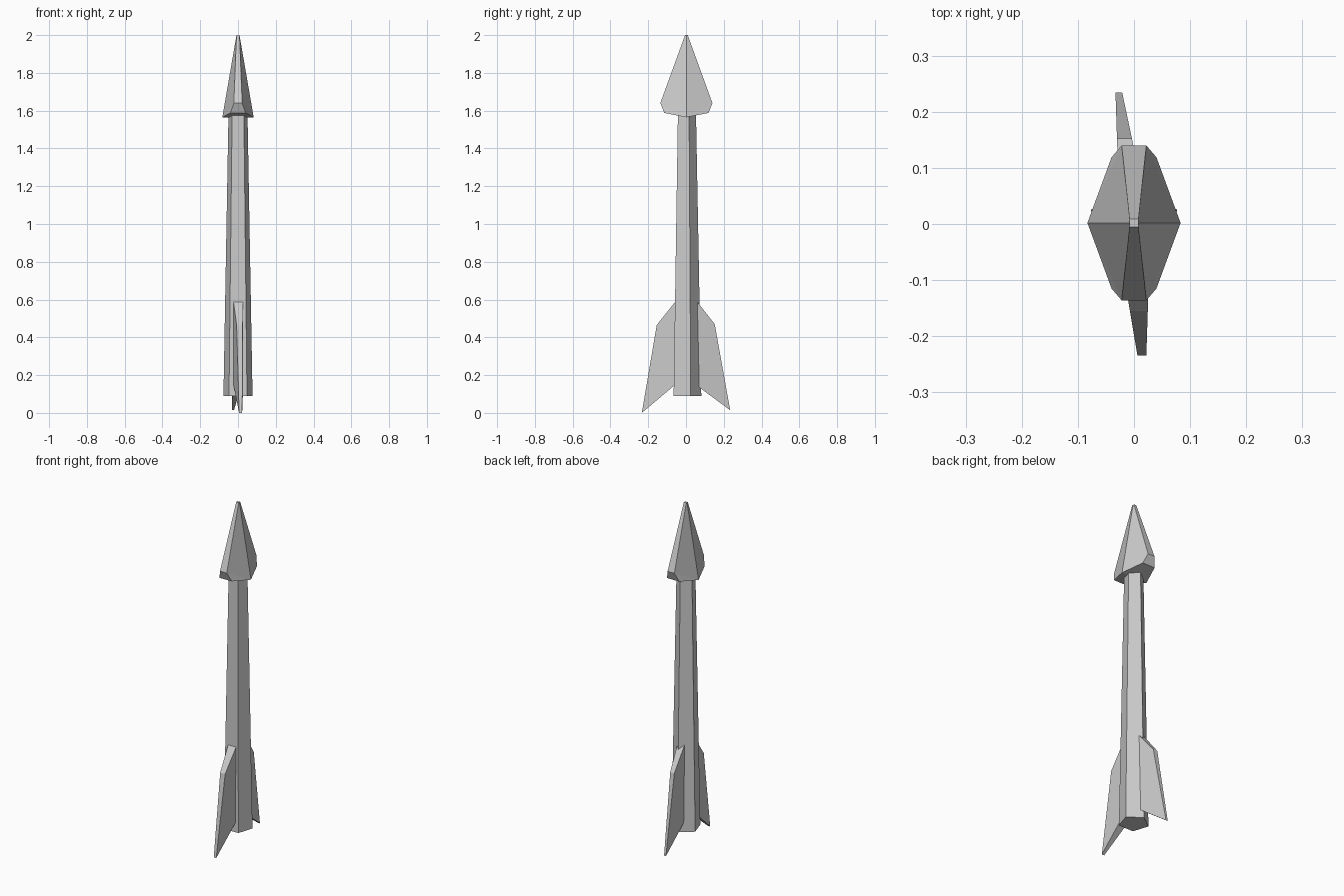
import bpy, bmesh, math

if "Cube" in bpy.data.objects:
    bpy.data.objects.remove(bpy.data.objects["Cube"])


def make_object(name, verts, faces):
    mesh = bpy.data.meshes.new(name)
    mesh.from_pydata(verts, [], faces)
    bm = bmesh.new()
    bm.from_mesh(mesh)
    bmesh.ops.recalc_face_normals(bm, faces=bm.faces)
    bm.to_mesh(mesh)
    bm.free()
    obj = bpy.data.objects.new(name, mesh)
    bpy.context.collection.objects.link(obj)
    return obj


def loft(name, lower, upper):
    """Join two matching loops of points with sides and end caps."""
    n = len(lower)
    faces = [list(range(n)), list(range(n, 2 * n))]
    for i in range(n):
        j = (i + 1) % n
        faces.append([i, j, n + j, n + i])
    return make_object(name, lower + upper, faces)


# Tapered five-sided shaft, one edge pointing back
def pentagon(radius, z):
    angles = [math.pi / 2 + i * math.tau / 5 for i in range(5)]
    return [(radius * math.cos(a), radius * math.sin(a), z) for a in angles]


loft("shaft", pentagon(0.081, 0.09), pentagon(0.053, 1.58))


# Fins: side profile (y, z), thickness narrowing from root to tip
def fin(name, profile, root_x, tip_x):
    y0, y1 = profile[0][0], profile[2][0]

    def side(k):
        return [(root_x[k] + (tip_x[k] - root_x[k]) * (y - y0) / (y1 - y0), y, z)
                for y, z in profile]
    return loft(name, side(0), side(1))


fin("front_fin", [(-0.05, 0.597), (-0.155, 0.465), (-0.234, 0.0), (-0.05, 0.155)],
    (-0.025, 0.028), (0.006, 0.022))
fin("back_fin", [(0.05, 0.6), (0.152, 0.47), (0.234, 0.014), (0.05, 0.15)],
    (-0.027, 0.018), (-0.033, -0.021))

# Arrow head: flattened point with a bevelled, ridged underside
cy = 0.002
verts, faces = [], []
for s in (-1, 1):
    verts += [(s * 0.008, cy - 0.007, 2.0), (s * 0.008, cy + 0.007, 2.0),
              (s * 0.022, cy - 0.138, 1.64), (s * 0.022, cy + 0.138, 1.64),
              (s * 0.04, cy - 0.117, 1.588), (s * 0.04, cy + 0.117, 1.588),
              (s * 0.083, cy, 1.565), (s * 0.008, cy, 2.0)]
for k in (0, 8):
    faces += [[7 + k, 6 + k, 2 + k, 0 + k], [7 + k, 6 + k, 3 + k, 1 + k],
              [2 + k, 6 + k, 4 + k], [3 + k, 6 + k, 5 + k]]
for a, b in ((0, 2), (2, 4), (4, 6), (6, 5), (5, 3), (3, 1), (1, 7), (7, 0)):
    faces.append([a, b, b + 8, a + 8])
make_object("arrow_head", verts, faces)
